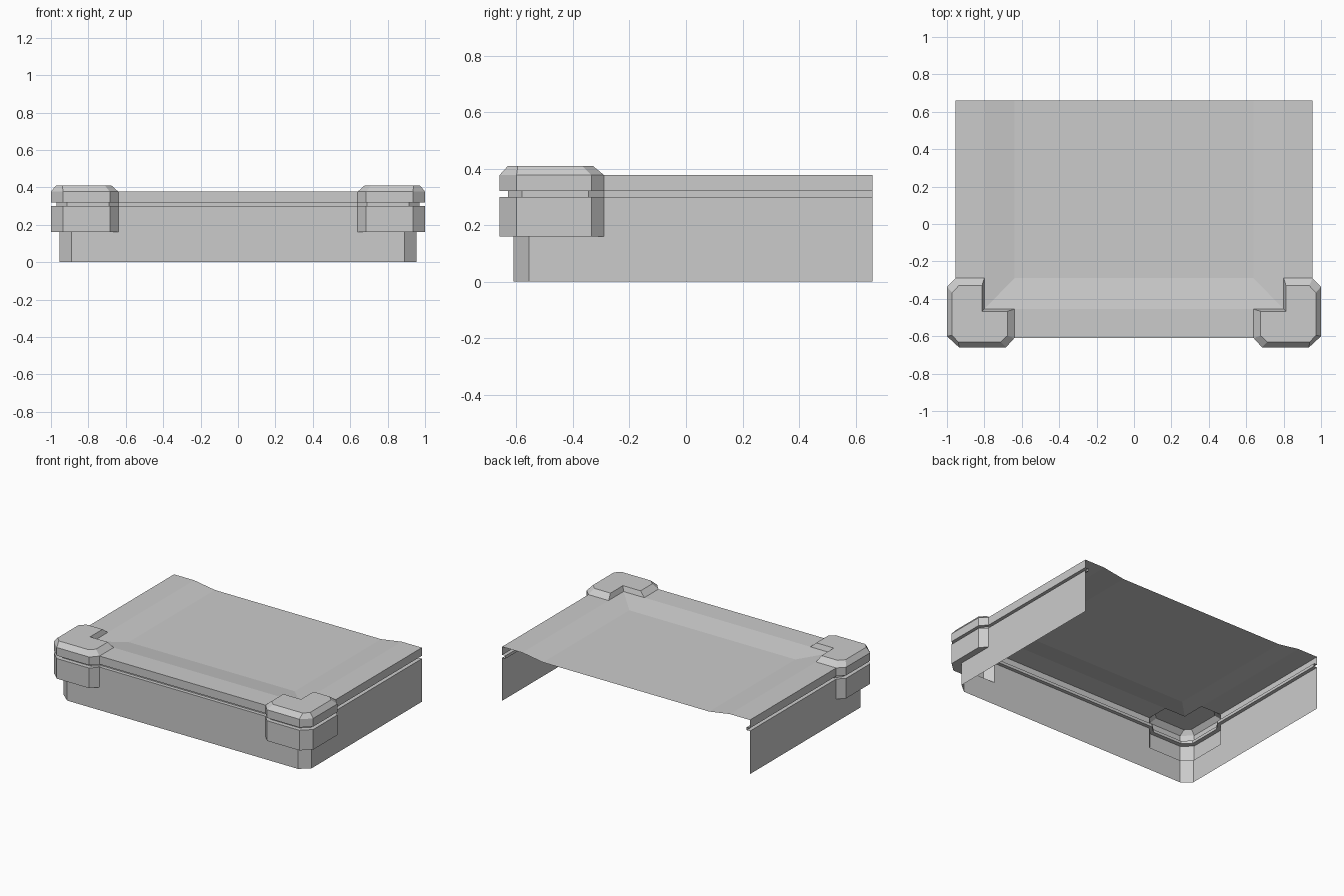
import bpy, bmesh

if "Cube" in bpy.data.objects:
    bpy.data.objects.remove(bpy.data.objects["Cube"])


def add_mirrored(name, bm):
    """Weld, orient outward, and mirror a half model across x = 0."""
    bmesh.ops.remove_doubles(bm, verts=bm.verts, dist=0.0005)
    bmesh.ops.recalc_face_normals(bm, faces=bm.faces)
    top = max(bm.faces, key=lambda f: f.calc_center_median().z)
    if top.normal.z < 0:
        bmesh.ops.reverse_faces(bm, faces=bm.faces)
    mesh = bpy.data.meshes.new(name)
    bm.to_mesh(mesh)
    bm.free()
    obj = bpy.data.objects.new(name, mesh)
    bpy.context.collection.objects.link(obj)
    mod = obj.modifiers.new("mirror", 'MIRROR')
    mod.use_clip = True
    return obj


def face(bm, pts):
    return bm.faces.new([bm.verts.new(p) for p in pts])


def at(path, z):
    return [(x, y, z) for x, y in path]


def loft(bm, levels, closed=False):
    for a, b in zip(levels, levels[1:]):
        n = len(a)
        for i in range(n if closed else n - 1):
            j = (i + 1) % n
            face(bm, [a[i], a[j], b[j], b[i]])


Z_GUARD, Z_G0, Z_G1, Z_RIM, Z_TOP, Z_DIP = 0.16, 0.30, 0.32, 0.377, 0.41, 0.352

# Case walls: full skirt below, grooved walls above, open behind the guards
shell = bmesh.new()
skirt = [(0, -.61), (.64, -.61), (.89, -.61), (.955, -.555), (.955, -.29), (.955, .66)]
loft(shell, [at(skirt, 0), at(skirt, Z_GUARD)])
for wall, groove in ((skirt[:2], [(0, -.585), (.64, -.585)]),
                     (skirt[-2:], [(.93, -.29), (.93, .66)])):
    loft(shell, [at(wall, Z_GUARD), at(wall, Z_G0), at(groove, Z_G0),
                 at(groove, Z_G1), at(wall, Z_G1), at(wall, Z_RIM)])

# Case top: raised rim sloping to a shallow sunken panel
xs, ys = [0, .64, .80, .955], [-.61, -.455, -.29, .66]


def top_point(i, j):
    return (xs[i], ys[j], Z_RIM if i >= 2 or j <= 1 else Z_DIP)


for i in range(3):
    for j in range(3):
        if (i == 2 and j < 2) or (i == 1 and j == 0):
            continue
        a, b = top_point(i, j), top_point(i + 1, j)
        c, d = top_point(i + 1, j + 1), top_point(i, j + 1)
        if i == 1 and j == 1:
            face(shell, [a, b, d])
            face(shell, [b, c, d])
        else:
            face(shell, [a, b, c, d])
add_mirrored("case_shell", shell)

# Corner guards: L-shaped caps with chamfered corners and a bevelled top
guard = bmesh.new()
outer = [(.955, -.29), (1, -.335), (1, -.60), (.935, -.66), (.685, -.66), (.64, -.61)]
inset = [(.93, -.29), (.97, -.345), (.97, -.58), (.915, -.63), (.69, -.63), (.64, -.585)]
loft(guard, [at(outer, Z_GUARD), at(outer, Z_G0), at(inset, Z_G0),
             at(inset, Z_G1), at(outer, Z_G1), at(outer, Z_RIM)])
rim = outer + [(.64, -.455), (.80, -.455), (.80, -.29)]
cap = [(.937, -.33), (.973, -.367), (.973, -.595), (.94, -.63), (.712, -.63),
       (.677, -.597), (.677, -.467), (.813, -.467), (.813, -.33)]
loft(guard, [at(rim, Z_RIM), at(cap, Z_TOP)], closed=True)
face(guard, at(cap, Z_TOP))
face(guard, at(outer + [(.89, -.61), (.955, -.555)], Z_GUARD))
add_mirrored("corner_guards", guard)
